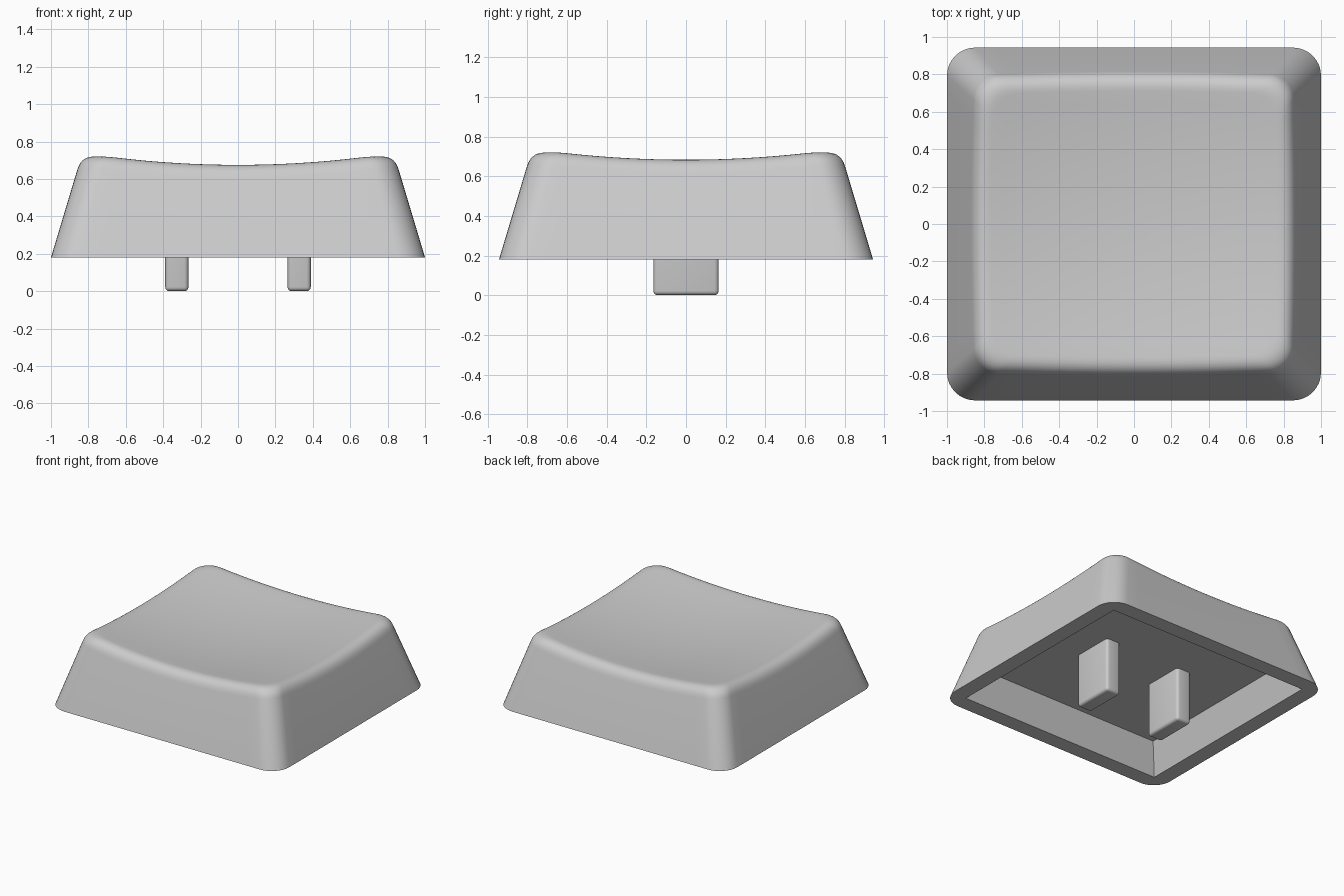
import bpy, bmesh, math

if "Cube" in bpy.data.objects:
    bpy.data.objects.remove(bpy.data.objects["Cube"])

BASE_Z, HALF_X, HALF_Y = 0.18, 1.0, 0.943
CEILING_Z = 0.42
SLOPE = 0.3            # inward lean of the walls per unit height

grey = bpy.data.materials.new("light grey plastic")
grey.diffuse_color = (0.6, 0.6, 0.6, 1)
grey.use_nodes = True
grey.node_tree.nodes["Principled BSDF"].inputs["Base Color"].default_value = grey.diffuse_color


def finish(name, bm):
    bmesh.ops.recalc_face_normals(bm, faces=bm.faces)
    mesh = bpy.data.meshes.new(name)
    bm.to_mesh(mesh)
    bm.free()
    mesh.materials.append(grey)
    ob = bpy.data.objects.new(name, mesh)
    bpy.context.collection.objects.link(ob)
    bpy.ops.object.select_all(action='DESELECT')
    ob.select_set(True)
    bpy.context.view_layer.objects.active = ob
    bpy.ops.object.shade_smooth_by_angle(angle=math.radians(30))
    return ob


def outline_point(i, inset, radius, arc=8, side=16):
    """Point i of a rounded rectangle; each quarter is one corner arc, then one side."""
    hx, hy = HALF_X - inset, HALF_Y - inset
    q, j = divmod(i, arc + side)
    q %= 4

    def arc_point(q, t):
        sx, sy = [(1, 1), (-1, 1), (-1, -1), (1, -1)][q % 4]
        a = (q + t) * math.pi / 2
        return (sx * (hx - radius) + radius * math.cos(a),
                sy * (hy - radius) + radius * math.sin(a))
    if j <= arc:
        return arc_point(q, j / arc)
    (ax, ay), (bx, by) = arc_point(q, 1), arc_point(q + 1, 0)
    t = (j - arc) / side
    return ax + (bx - ax) * t, ay + (by - ay) * t


def dish(x, y):
    return 0.625 + 0.096 * (x * x + y * y)


COUNT = 4 * (8 + 16)


def outer(i, inset):
    return outline_point(i, inset, 0.15 - 0.1 * inset)


# Cap shell: cavity ceiling, cavity walls, rim, outer walls, rounded edge, dished top
bm = bmesh.new()
rings = []
cavity_lean = 0.07
for inset, z in ((0.124 + cavity_lean, CEILING_Z), (0.124, BASE_Z)):
    rings.append([(*outline_point(i, inset, 0), z) for i in range(COUNT)])
rings.append([(*outer(i, 0), BASE_Z) for i in range(COUNT)])

FILLET, STEPS = 0.08, 8
edge_rings = [[] for _ in range(STEPS + 1)]
for i in range(COUNT):
    inset = 0.15
    for _ in range(6):
        h = dish(*outer(i, inset))
        inset = SLOPE * (h - BASE_Z)
    low = (inset - FILLET * SLOPE, h - FILLET)
    high = (inset + FILLET, dish(*outer(i, inset + FILLET)))
    for s in range(STEPS + 1):
        t = s / STEPS
        d, z = ((1 - t) ** 2 * a + 2 * t * (1 - t) * b + t * t * c
                for a, b, c in zip(low, (inset, h), high))
        edge_rings[s].append((*outer(i, d), z))
rings += edge_rings
for k in range(9, 0, -1):
    rings.append([(x * k / 10, y * k / 10, dish(x * k / 10, y * k / 10))
                  for x, y, z in edge_rings[-1]])

loops = [[bm.verts.new(p) for p in ring] for ring in rings]
for a, b in zip(loops, loops[1:]):
    for i in range(COUNT):
        n = (i + 1) % COUNT
        bm.faces.new((a[i], a[n], b[n], b[i]))
bm.faces.new(loops[0])
centre = bm.verts.new((0, 0, dish(0, 0)))
for i in range(COUNT):
    bm.faces.new((loops[-1][i], loops[-1][(i + 1) % COUNT], centre))
bmesh.ops.remove_doubles(bm, verts=bm.verts, dist=1e-5)
finish("cap_shell", bm)

# Two rounded prongs hanging from the cavity ceiling
for side, name in ((-1, "left_prong"), (1, "right_prong")):
    bm = bmesh.new()
    bmesh.ops.create_cube(bm, size=1)
    for v in bm.verts:
        v.co = (side * 0.327 + v.co.x * 0.124, v.co.y * 0.33,
                (v.co.z + 0.5) * CEILING_Z)
    edges = [e for e in bm.edges if any(v.co.z < 0.01 for v in e.verts)]
    bmesh.ops.bevel(bm, geom=edges, offset=0.022, segments=4, profile=0.5,
                    affect='EDGES')
    finish(name, bm)
